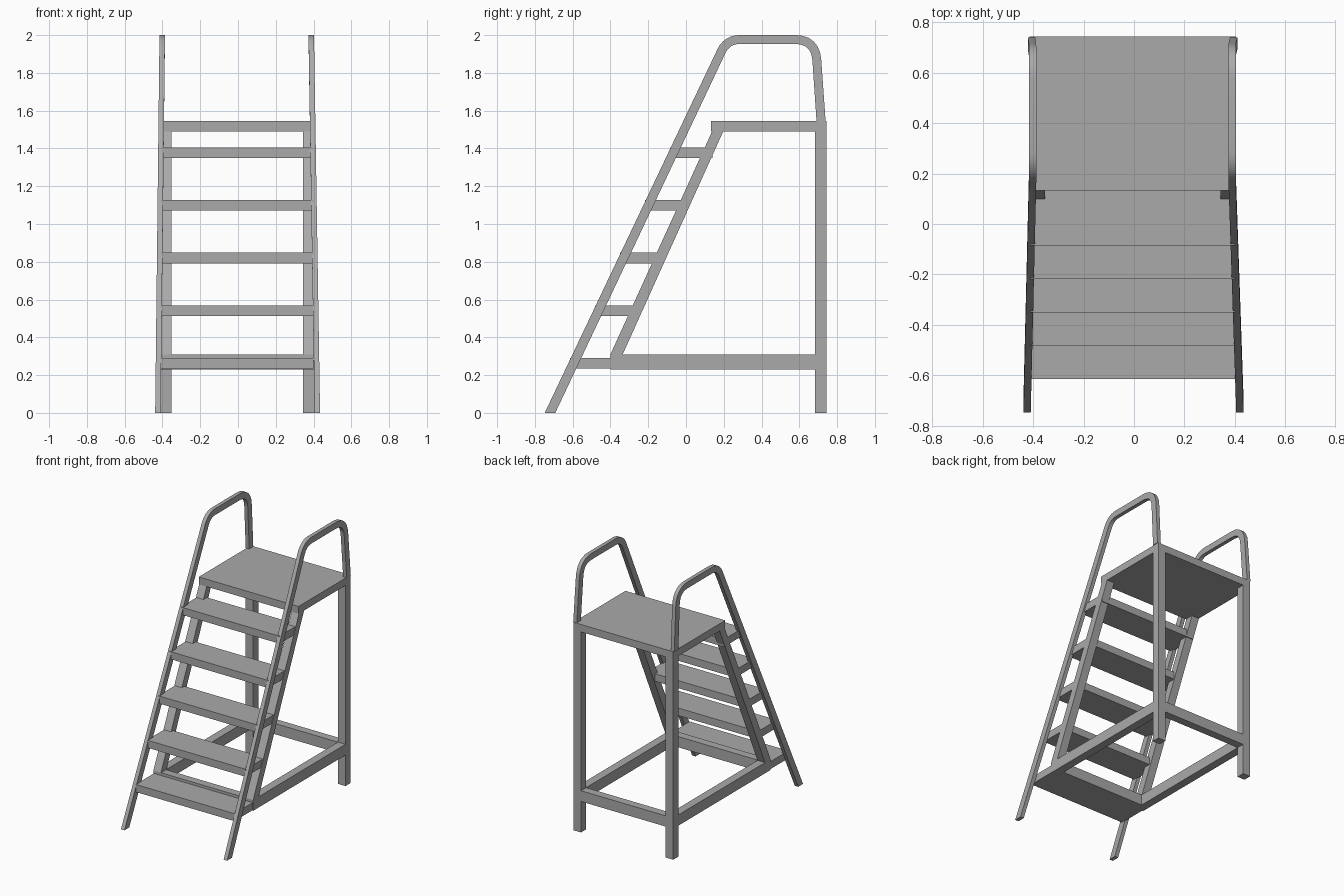
import bpy
from mathutils import Vector

if "Cube" in bpy.data.objects:
    bpy.data.objects.remove(bpy.data.objects["Cube"], do_unlink=True)

grey = bpy.data.materials.new("plain_grey")
grey.use_nodes = True
grey.diffuse_color = (0.4, 0.4, 0.4, 1)
grey.node_tree.nodes["Principled BSDF"].inputs["Base Color"].default_value = (0.4, 0.4, 0.4, 1)


def make(name, verts, faces):
    mesh = bpy.data.meshes.new(name)
    mesh.from_pydata(verts, [], faces)
    mesh.materials.append(grey)
    obj = bpy.data.objects.new(name, mesh)
    bpy.context.collection.objects.link(obj)
    return obj


def sweep(name, rings):
    """Join a row of four-cornered rings into a closed bar."""
    n = len(rings)
    verts = [v for ring in rings for v in ring]
    faces = [(3, 2, 1, 0), tuple(4 * (n - 1) + k for k in range(4))]
    for i in range(n - 1):
        for k in range(4):
            a, b = 4 * i + k, 4 * i + (k + 1) % 4
            faces.append((a, b, b + 4, a + 4))
    return make(name, verts, faces)


def level_ring(x0, x1, y0, y1, z):
    return [(x0, y0, z), (x1, y0, z), (x1, y1, z), (x0, y1, z)]


def box(name, x0, x1, y0, y1, z0, z1):
    return sweep(name, [level_ring(x0, x1, y0, y1, z) for z in (z0, z1)])


def rounded(before, corner, after, radius, steps=6):
    """Points of a curved bend at a corner."""
    a = corner + (before - corner).normalized() * radius
    b = corner + (after - corner).normalized() * radius
    return [a * (1 - t) ** 2 + corner * 2 * t * (1 - t) + b * t * t
            for t in (i / steps for i in range(steps + 1))]


# Outline of the frame
LEFT, RIGHT, BACK = 0.405, -0.415, 0.743
BAR = 0.062
FRONT = -0.40
BASE_LOW, BASE_HIGH = 0.23, 0.31
DECK_LOW, DECK_HIGH = 1.49, 1.545

# Platform
box("platform", RIGHT, LEFT, 0.132, BACK, DECK_LOW, DECK_HIGH)

# Rear posts, base side beams and inner stringers
for side, x0 in (("left", LEFT - BAR), ("right", RIGHT)):
    x1 = x0 + BAR
    box(side + "_rear_post", x0, x1, BACK - 0.06, BACK, 0, DECK_LOW)
    box(side + "_base_beam", x0, x1, FRONT, BACK - 0.06, BASE_LOW, BASE_HIGH)
    sweep(side + "_stringer", [level_ring(x0, x1, FRONT, FRONT + 0.065, BASE_HIGH),
                               level_ring(x0, x1, 0.138, 0.197, DECK_LOW)])

# Cross beams of the base
box("front_base_beam", RIGHT + BAR, LEFT - BAR, FRONT, FRONT + 0.06, BASE_LOW, BASE_HIGH)
box("rear_base_beam", RIGHT + BAR, LEFT - BAR, BACK - 0.06, BACK, BASE_LOW, BASE_HIGH)

# Treads
for i in range(5):
    y, z = -0.615 + 0.1325 * i, 0.234 + 0.279 * i
    box(f"tread_{i + 1}", RIGHT + 0.004, LEFT - 0.004, y, y + 0.225, z, z + 0.056)

# Handrails: a slanted leg bent over the top and down to the platform
foot, front_bend = Vector((-0.72, 0)), Vector((0.217, 1.977))
rear_bend, end = Vector((0.685, 1.977)), Vector((0.715, DECK_HIGH))
path = [foot]
path += rounded(foot, front_bend, rear_bend, 0.07)
path += rounded(front_bend, rear_bend, end, 0.11)
path.append(end)

for side, foot_x, top_x in (("left", 0.42, 0.389), ("right", -0.424, -0.402)):
    rings = []
    for i, p in enumerate(path):
        if i == 0:
            offset = Vector((0.028, 0))
        elif i == len(path) - 1:
            offset = Vector((-0.024, 0))
        else:
            d0 = (p - path[i - 1]).normalized()
            d1 = (path[i + 1] - p).normalized()
            d = (d0 + d1).normalized()
            offset = Vector((d.y, -d.x)) * 0.0235 / d.dot(d0)
        t = min(p.y / path[1].y, 1)
        x = foot_x + (top_x - foot_x) * t
        a, b = p - offset, p + offset
        rings.append([(x - 0.0145, a.x, a.y), (x + 0.0145, a.x, a.y),
                      (x + 0.0145, b.x, b.y), (x - 0.0145, b.x, b.y)])
    rail = sweep(side + "_handrail", rings)
    bpy.ops.object.select_all(action="DESELECT")
    rail.select_set(True)
    bpy.context.view_layer.objects.active = rail
    bpy.ops.object.shade_smooth_by_angle()
